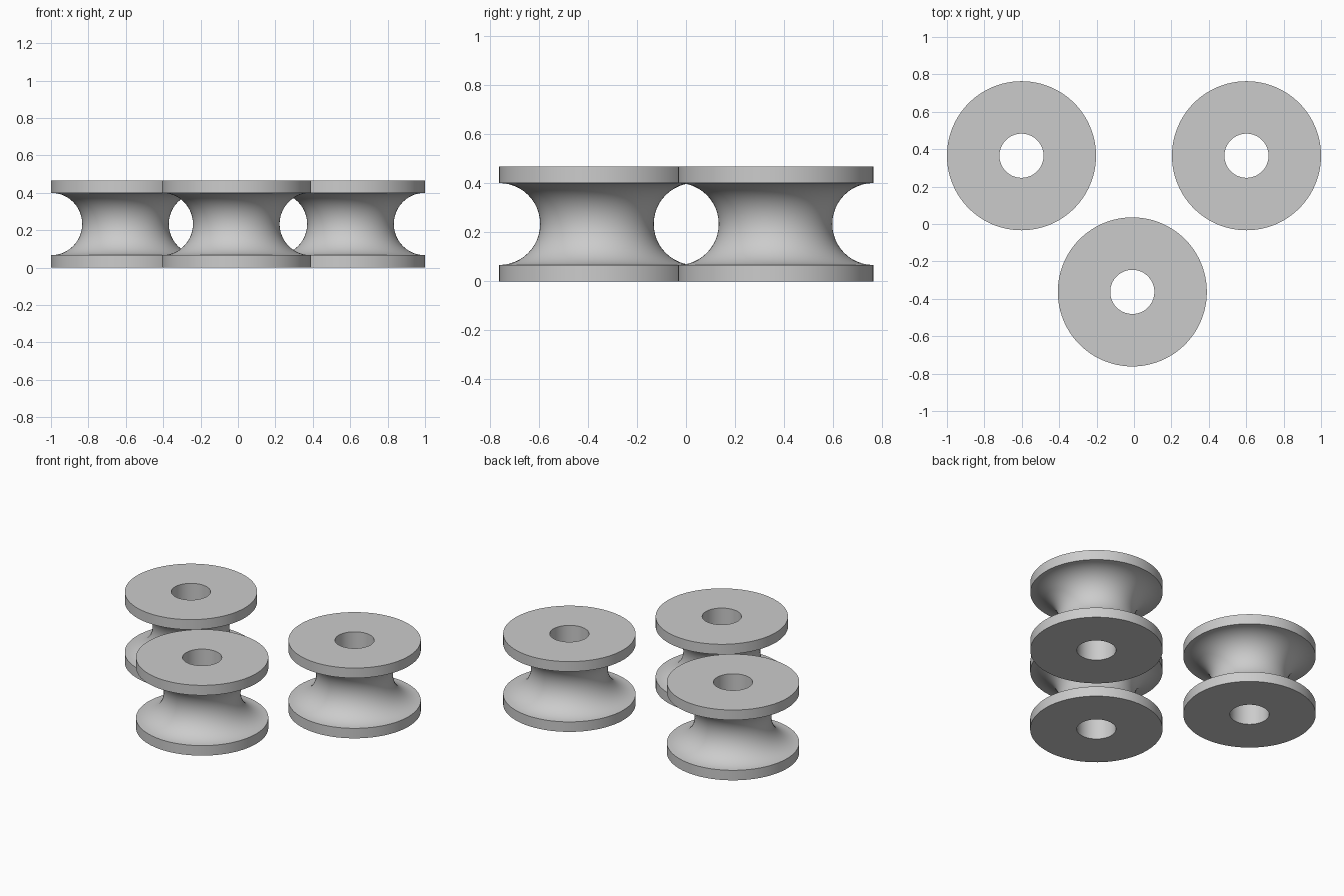
import bpy, bmesh, math
from mathutils import Vector

cube = bpy.data.objects.get("Cube")
if cube:
    bpy.data.objects.remove(cube, do_unlink=True)

RADIUS, BORE, HEIGHT, GROOVE = 0.3985, 0.118, 0.467, 0.167
SIDES, ARC = 96, 24

grey = bpy.data.materials.new("light_grey")
grey.use_nodes = True
colour = (0.6, 0.6, 0.6, 1)
grey.diffuse_color = colour
grey.node_tree.nodes["Principled BSDF"].inputs["Base Color"].default_value = colour


def roller_profile():
    # Closed section: bore, bottom flange, half-round groove, top flange
    mid = HEIGHT / 2
    pts = [(BORE, 0), (RADIUS, 0)]
    for i in range(ARC + 1):
        a = math.pi * i / ARC
        pts.append((RADIUS - GROOVE * math.sin(a), mid - GROOVE * math.cos(a)))
    return pts + [(RADIUS, HEIGHT), (BORE, HEIGHT)]


def make_roller(name, x, y):
    # Revolve the section around the vertical axis
    bm = bmesh.new()
    verts = [bm.verts.new((r, 0, z)) for r, z in roller_profile()]
    edges = [bm.edges.new((v, verts[i - 1])) for i, v in enumerate(verts)]
    bmesh.ops.spin(bm, geom=verts + edges, cent=Vector(), axis=Vector((0, 0, 1)),
                   angle=math.tau, steps=SIDES, use_merge=True)
    bmesh.ops.remove_doubles(bm, verts=bm.verts, dist=1e-5)
    bmesh.ops.recalc_face_normals(bm, faces=bm.faces)
    mesh = bpy.data.meshes.new(name)
    bm.to_mesh(mesh)
    bm.free()
    mesh.materials.append(grey)
    obj = bpy.data.objects.new(name, mesh)
    obj.location = (x, y, 0)
    bpy.context.collection.objects.link(obj)
    bpy.ops.object.select_all(action="DESELECT")
    obj.select_set(True)
    bpy.context.view_layer.objects.active = obj
    bpy.ops.object.shade_smooth_by_angle(angle=math.radians(30))


# Three grooved rollers in a triangle
make_roller("roller_back_left", 0.6015, 0.365)
make_roller("roller_back_right", -0.6015, 0.365)
make_roller("roller_front", -0.009, -0.363)
